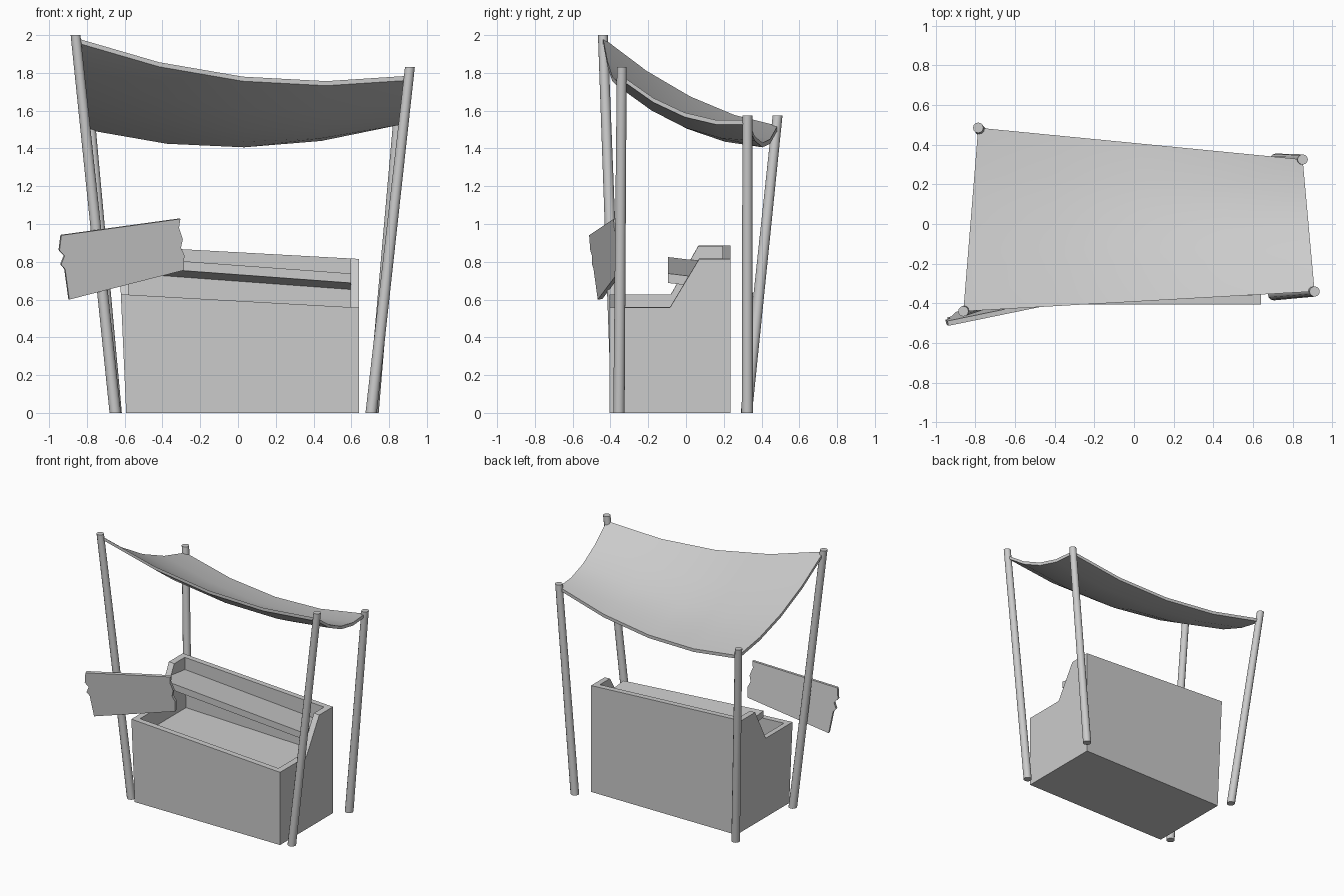
import bpy, bmesh
from mathutils import Vector

if "Cube" in bpy.data.objects:
    bpy.data.objects.remove(bpy.data.objects["Cube"])


def make(name, bm, smooth=False):
    bmesh.ops.recalc_face_normals(bm, faces=bm.faces)
    me = bpy.data.meshes.new(name)
    bm.to_mesh(me)
    bm.free()
    ob = bpy.data.objects.new(name, me)
    bpy.context.collection.objects.link(ob)
    if smooth:
        bpy.ops.object.select_all(action='DESELECT')
        ob.select_set(True)
        bpy.context.view_layer.objects.active = ob
        bpy.ops.object.shade_smooth_by_angle(angle=0.7)
    return ob


def loft(name, a, b):
    """Solid between two matching outlines."""
    bm = bmesh.new()
    va = [bm.verts.new(p) for p in a]
    vb = [bm.verts.new(p) for p in b]
    n = len(a)
    bm.faces.new(va)
    bm.faces.new(vb[::-1])
    for i in range(n):
        j = (i + 1) % n
        bm.faces.new((va[i], vb[i], vb[j], va[j]))
    return make(name, bm)


def pole(name, base, top):
    """Leaning round pole with level ends."""
    bm = bmesh.new()
    bmesh.ops.create_cone(bm, cap_ends=True, segments=12,
                          radius1=0.03, radius2=0.026, depth=1)
    base, top = Vector((*base, 0)), Vector(top)
    for v in bm.verts:
        c = top if v.co.z > 0 else base
        v.co = c + Vector((v.co.x, v.co.y, 0))
    make(name, bm, True)


# Four poles
pole("front_left_pole", (-0.65, -0.365), (-0.86, -0.44, 2.0))
pole("front_right_pole", (0.705, -0.355), (0.91, -0.34, 1.83))
pole("back_left_pole", (-0.645, 0.32), (-0.785, 0.485, 1.575))
pole("back_right_pole", (0.715, 0.325), (0.85, 0.325, 1.575))

# Sagging cloth canopy
FL, FR = Vector((-0.86, -0.44, 1.985)), Vector((0.91, -0.34, 1.785))
BL, BR = Vector((-0.785, 0.485, 1.52)), Vector((0.85, 0.325, 1.55))
N = 4
bm = bmesh.new()
grid = []
for layer in (0, 0.024):
    for j in range(N + 1):
        for i in range(N + 1):
            u, v = i / N, j / N
            p = FL.lerp(FR, u).lerp(BL.lerp(BR, u), v)
            p.z -= 0.42 * u * (1 - u) + 0.31 * v * (1 - v) + layer
            grid.append(bm.verts.new(p))
M = (N + 1) ** 2
for j in range(N):
    for i in range(N):
        q = [j * (N + 1) + i, j * (N + 1) + i + 1,
             (j + 1) * (N + 1) + i + 1, (j + 1) * (N + 1) + i]
        bm.faces.new([grid[k] for k in q])
        bm.faces.new([grid[k + M] for k in reversed(q)])
for k in range(N):
    for a, b in ((k, k + 1), (M - 1 - k, M - 2 - k),
                 (k * (N + 1), (k + 1) * (N + 1)),
                 (k * (N + 1) + N, (k + 1) * (N + 1) + N)):
        bm.faces.new((grid[a], grid[b], grid[b + M], grid[a + M]))
make("canopy", bm, True)

# Stall body: stepped side outlines, hollowed from above
right = [(-0.405, 0), (0.235, 0), (0.235, 0.815), (0.07, 0.815),
         (-0.085, 0.557), (-0.405, 0.557)]
left = [(-0.405, 0), (0.235, 0), (0.235, 0.885), (0.065, 0.885),
        (-0.08, 0.628), (-0.405, 0.628)]
body = loft("stall_body", [(-0.592 - 0.045 * z, y, z) for y, z in left],
            [(0.64, y, z) for y, z in right])
y0, y1 = -0.36, 0.192
cutter = loft("body_cutter",
              [(-0.575, y0, 0.5), (-0.575, y1, 0.5), (-0.592, y1, 1.1), (-0.592, y0, 1.1)],
              [(0.595, y0, 0.465), (0.595, y1, 0.465), (0.595, y1, 1.1), (0.595, y0, 1.1)])
mod = body.modifiers.new("hollow", 'BOOLEAN')
mod.object = cutter
mod.operation = 'DIFFERENCE'
mod.solver = 'EXACT'
bpy.context.view_layer.objects.active = body
bpy.ops.object.modifier_apply(modifier=mod.name)
bpy.data.objects.remove(cutter)


# Raised shelf, tipped back and down to the right
def shelf_end(x, z):
    return [(x, -0.095, z), (x, 0.195, z - 0.035),
            (x, 0.195, z - 0.085), (x, -0.095, z - 0.05)]


loft("shelf", shelf_end(-0.59, 0.825), shelf_end(0.597, 0.738))

# Broken-edged sign board on the front left pole
outline = [(-0.935, 0.94), (-0.305, 1.027), (-0.312, 0.98), (-0.292, 0.92),
           (-0.302, 0.875), (-0.284, 0.835), (-0.287, 0.755), (-0.893, 0.6),
           (-0.915, 0.76), (-0.936, 0.785), (-0.918, 0.83), (-0.945, 0.86)]
front = [Vector((x, -0.513 + 0.22 * (x + 0.935) - 0.107 * (z - 0.94), z))
         for x, z in outline]
thick = Vector((-0.22, 1, 0.107)).normalized() * 0.025
loft("sign_board", front, [p + thick for p in front])
